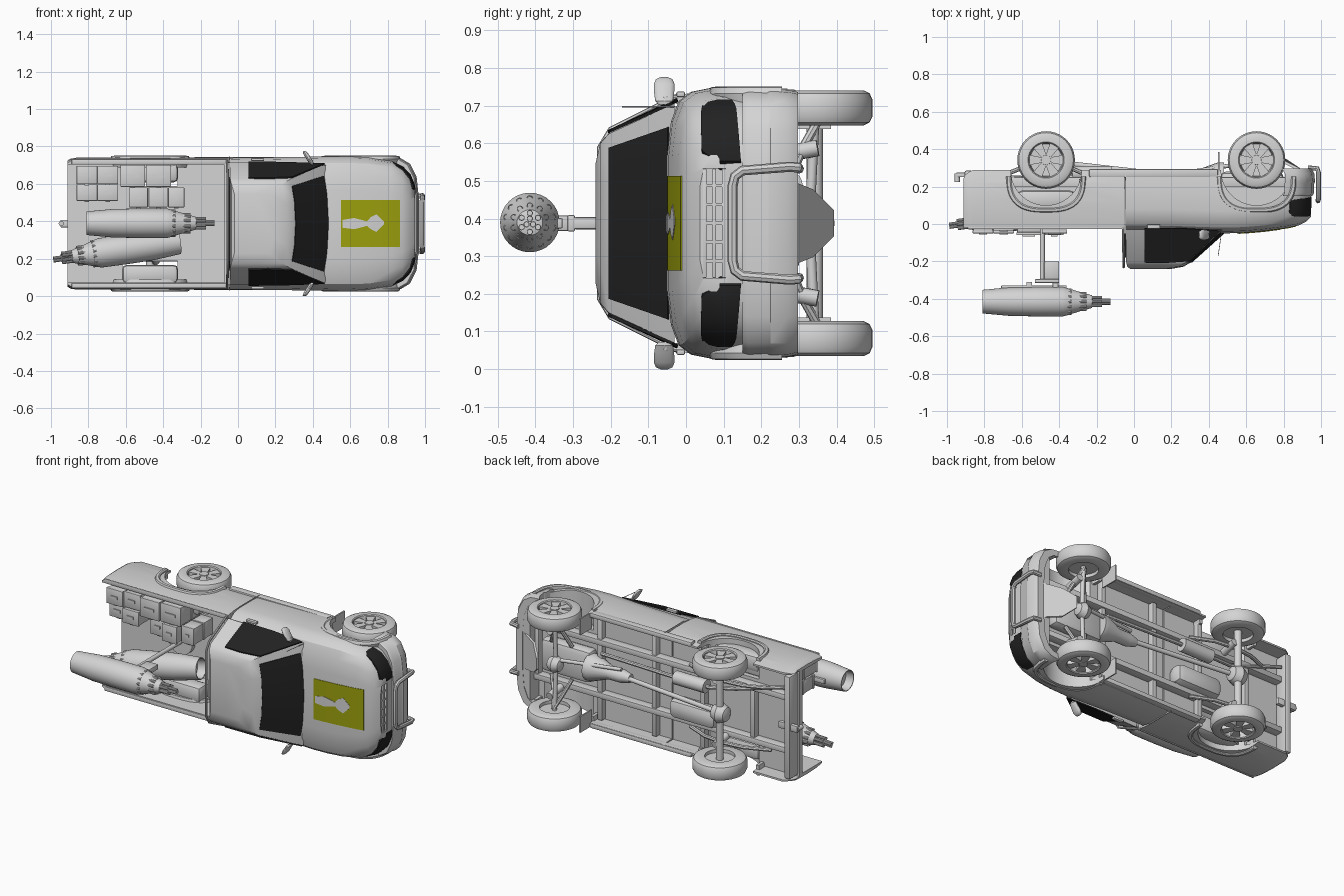
import bpy, bmesh, math
from mathutils import Vector, Matrix

if "Cube" in bpy.data.objects:
    bpy.data.objects.remove(bpy.data.objects["Cube"])

# Built upright (x forward, y left, z up), then tipped onto its side at the end
def material(name, c):
    m = bpy.data.materials.new(name)
    m.diffuse_color = (*c, 1)
    m.use_nodes = True
    m.node_tree.nodes["Principled BSDF"].inputs["Base Color"].default_value = m.diffuse_color
    return m

GREY = material("grey", (0.66, 0.66, 0.66))
DARK = material("dark_glass", (0.016, 0.016, 0.016))
OLIVE = material("olive", (0.34, 0.36, 0.004))

def mesh(name, verts, faces, mat=GREY, bevel=0):
    bm = bmesh.new()
    vs = [bm.verts.new(v) for v in verts]
    for f in faces:
        bm.faces.new([vs[i] for i in f])
    bmesh.ops.remove_doubles(bm, verts=bm.verts, dist=1e-5)
    bmesh.ops.recalc_face_normals(bm, faces=bm.faces)
    if bevel:
        bmesh.ops.bevel(bm, geom=bm.edges[:], offset=bevel, segments=2, affect='EDGES', profile=0.5)
    me = bpy.data.meshes.new(name)
    bm.to_mesh(me)
    bm.free()
    me.materials.append(mat)
    ob = bpy.data.objects.new(name, me)
    bpy.context.collection.objects.link(ob)
    return ob

def loft(name, rings, mat=GREY, caps=True, bevel=0):
    n = len(rings[0])
    faces = [(i*n+j, i*n+(j+1) % n, (i+1)*n+(j+1) % n, (i+1)*n+j)
             for i in range(len(rings)-1) for j in range(n)]
    if caps:
        faces += [tuple(range(n)), tuple(range((len(rings)-1)*n, len(rings)*n))]
    return mesh(name, [p for r in rings for p in r], faces, mat, bevel)

def box(name, x, y, z, bevel=0, mat=GREY):
    ring = lambda h: [(x[0], y[0], h), (x[1], y[0], h), (x[1], y[1], h), (x[0], y[1], h)]
    return loft(name, [ring(z[0]), ring(z[1])], mat, bevel=bevel)

def lathe(name, a, b, profile, n=24):
    # profile of (distance along a->b, radius)
    a, d = Vector(a), (Vector(b)-Vector(a)).normalized()
    q = d.to_track_quat('Z', 'Y')
    rings = [[a + q @ Vector((r*math.cos(t*math.tau/n), r*math.sin(t*math.tau/n), s)) for t in range(n)]
             for s, r in profile]
    return loft(name, rings, caps=profile[0][1] > 0 and profile[-1][1] > 0)

def rod(name, a, b, r, r2=None, n=12):
    return lathe(name, a, b, [(0, r), ((Vector(b)-Vector(a)).length, r if r2 is None else r2)], n)

def tube(name, pts, r):
    cu = bpy.data.curves.new(name, 'CURVE')
    cu.dimensions, cu.bevel_depth, cu.bevel_resolution, cu.use_fill_caps = '3D', r, 2, True
    sp = cu.splines.new('POLY')
    sp.points.add(len(pts)-1)
    for p, c in zip(sp.points, pts):
        p.co = (*c, 1)
    tmp = bpy.data.objects.new(name, cu)
    me = bpy.data.meshes.new_from_object(tmp)
    bpy.data.objects.remove(tmp)
    me.materials.clear()
    me.materials.append(GREY)
    bpy.context.collection.objects.link(bpy.data.objects.new(name, me))

def cut(ob, cutters):
    for c in cutters:
        m = ob.modifiers.new("cut", 'BOOLEAN')
        m.operation, m.object, m.solver = 'DIFFERENCE', c, 'EXACT'
    me = bpy.data.meshes.new_from_object(ob.evaluated_get(bpy.context.evaluated_depsgraph_get()))
    ob.modifiers.clear()
    ob.data = me

def plate(name, pts, off, mat):
    # thin plate lying on a surface
    off = Vector(off)
    return loft(name, [[Vector(p)-off*0.5 for p in pts], [Vector(p)+off for p in pts]], mat)

def lerp(a, b, t):
    return Vector(a).lerp(Vector(b), t)

SIDES = ((1, "left"), (-1, "right"))
WHEELS = ((-0.47, "rear"), (0.655, "front"))

# Lower cab, hood and fenders: stations of x, half width, top height
ST = [(-.045, .352, .04), (.2, .355, .042), (.42, .358, .05), (.5, .36, .052), (.6, .36, .048),
      (.7, .356, .039), (.82, .335, .023), (.88, .305, .01), (.92, .262, -.01), (.945, .195, -.035)]

def hood_z(x):
    for a, b in zip(ST, ST[1:]):
        if a[0] <= x <= b[0]:
            return a[2] + (b[2]-a[2])*(x-a[0])/(b[0]-a[0])

def section(x, w, t):
    half = [(.5*w, t-.002), (.75*w, t-.012), (.9*w, t-.032), (.97*w, t-.065), (w, t-.12), (w, -.22), (.97*w, -.29)]
    return [(x, y, z) for y, z in half] + [(x, -y, z) for y, z in reversed(half)]

body = loft("cab_and_fenders", [section(*s) for s in ST])
bed_half = [(.34, .022), (.349, -.03), (.353, -.12), (.351, -.22), (.336, -.29)]
bed_ring = lambda x, k, lift: [(x, y*k, max(z, -.29+lift)) for y, z in bed_half] + \
    [(x, -y*k, max(z, -.29+lift)) for y, z in reversed(bed_half)]
bed = loft("cargo_bed", [bed_ring(-.912, .955, .04), bed_ring(-.895, .985, .02), bed_ring(-.86, 1, 0), bed_ring(-.052, 1, 0)])
# The bed is open at the tail and hollow underneath
under = box("cut_under", (-1, .86), (-.325, .325), (-.4, -.2))
wells = [rod("cut_well", (x, s*.2, -.29), (x, s*.5, -.29), .19, n=40) for x, _ in WHEELS for s, _ in SIDES]
hollow = box("cut_bed", (-1, -.075), (-.315, .315), (-.17, .1))
grille_cut = box("cut_grille", (.925, 1), (-.145, .145), (-.105, -.045))
cut(body, [under, grille_cut] + wells[2:])
cut(bed, [under, hollow] + wells[:2])
for c in [under, hollow, grille_cut] + wells:
    bpy.data.objects.remove(c)

# Cab upper with sloping windshield
def cab_ring(z, xr, xf, curve, w, wr):
    f = [(xf, 0), (xf-curve*.25, w*.5), (xf-curve, w)]
    h = f + [((xr+xf)/2, (w+wr)/2), (xr, wr)]
    return [(x, y, z) for x, y in h] + [(x, -y, z) for x, y in reversed(h[1:])]
low, high = cab_ring(.03, -.045, .50, .035, .318, .328), cab_ring(.205, -.042, .305, .025, .238, .24)
loft("cab_roof", [low, high, cab_ring(.228, -.036, .265, .03, .212, .215), cab_ring(.24, -.02, .2, .03, .16, .16)])
lo, hi = [[lerp(r[8], r[7], k), Vector(r[8]), Vector(r[0]), Vector(r[1]), lerp(r[1], r[2], k)] for r, k in ((low, .64), (high, .68))]
off = Vector((.003, 0, .003))
loft("windshield", [[lerp(a, b, .09)-off, lerp(a, b, .09)+off, lerp(a, b, .99)+off, lerp(a, b, .99)-off]
     for a, b in zip(lo, hi)], DARK)
for s, side in SIDES:
    w = [(.055, .328, .022), (.26, .325, .022), (.462, .318, .035), (.29, .246, .198), (.16, .241, .207), (.055, .243, .205)]
    plate(side + "_side_window", [(x, s*y, z) for x, y, z in w], (0, s*.005, .002), DARK)
    # rounded mirror swept away from the cab
    loft(side + "_mirror", [[(xc+k*math.cos(t), s*y, .058+h*math.copysign(abs(math.sin(t))**.6, math.sin(t)))
         for t in [math.tau*i/14 for i in range(14)]]
         for y, xc, k, h in ((.316, .397, .007, .016), (.325, .392, .013, .024), (.345, .38, .014, .027), (.37, .365, .014, .028), (.383, .357, .011, .022), (.388, .354, .004, .01))])
    rod(side + "_mirror_arm", (.40, s*.30, .045), (.393, s*.335, .055), .008)
    box(side + "_door_handle", (.07, .14), sorted((s*.335, s*.35)), (.003, .025), .004)
    for x in (-.045, .44):
        box(side + "_door_seam", (x-.002, x+.002), sorted((s*.34, s*.358)), (-.27, -.08))
    box(side + "_sill", (-.24, .45), sorted((s*.325, s*.355)), (-.295, -.25), .008)
    box(side + "_bed_rail", (-.89, -.055), sorted((s*.318, s*.345)), (.018, .028), .004)
    # headlight wraps the front corner, taller at the middle
    plan = [(.83, .326, -.045, -.122), (.855, .314, -.042, -.13), (.88, .302, -.04, -.134), (.92, .26, -.04, -.138), (.944, .2, -.042, -.143), (.947, .162, -.09, -.146)]
    loft(side + "_headlight", [[(x+dx, s*(y+dy), z) for dx, dy, z in
         ((-.02, -.02, zl), (.003, .003, zl), (.003, .003, min(zh, -.085)), (-.003, -.006, zh), (-.02, -.02, zh))]
         for x, y, zh, zl in plan], DARK)
plate("rear_window", [(-.046, -.25, .05), (-.046, .25, .05), (-.046, .2, .18), (-.046, -.2, .18)], (-.005, 0, 0), DARK)
tube("cab_rear_frame", [(-.058, -.335, -.1), (-.058, -.335, .03), (-.055, -.25, .2), (-.055, -.2, .23), (-.055, .2, .23),
     (-.055, .25, .2), (-.058, .335, .03), (-.058, .335, -.1)], .007)
rod("antenna", (.47, .31, .03), (.45, .31, .17), .002, n=6)

# Hood panel with plain bare patch
xs = [.55, .6, .7, .82, .865]
loft("hood_panel", [[(x, y, hood_z(x)+d) for y, d in ((-.125, -.005), (-.125, .001), (.125, .001), (.125, -.005))] for x in xs], OLIVE)
patch = [(.56, .02, -.022), (.62, .03, -.03), (.66, .02, -.02), (.69, .012, -.012), (.71, .035, -.03), (.74, .05, -.045), (.78, .012, -.005)]
loft("bare_patch", [[(x, y, hood_z(x)+d) for y, d in ((a, -.002), (a, .003), (b, .003), (b, -.002))] for x, a, b in patch])

# Grille, bumper and bull bar
for z in (-.105, -.08, -.055):
    box("grille_slat", (.925, .943), (-.145, .145), (z, z+.01), .002)
for i in range(5):
    box("grille_upright", (.925, .941), (-.104+i*.05, -.096+i*.05), (-.105, -.045))
bp = [(.81, .356), (.87, .35), (.92, .32), (.955, .25), (.968, .13)]
outer = bp + [(x, -y) for x, y in reversed(bp)]
def bring(z, k):
    return [(x-k, y*(1-k), z) for x, y in outer] + [(.81+(x-.81)*.72-k, y*.88, z) for x, y in reversed(outer)]
loft("front_bumper", [bring(-.297, .02), bring(-.27, .004), bring(-.225, 0), bring(-.215, .006), bring(-.165, .006), bring(-.15, .015)])
plate("skid_plate", [(.90, -.11, -.28), (.90, .11, -.28), (.80, .09, -.33), (.74, .035, -.385), (.74, -.035, -.385), (.80, -.09, -.33)], (.004, 0, -.008), GREY)
tube("bull_bar", [(.93, .145, -.3), (.98, .148, -.297), (.986, .15, -.275), (.986, .14, -.15), (.985, .125, -.13), (.984, .10, -.124),
     (.984, -.10, -.124), (.985, -.125, -.13), (.986, -.14, -.15), (.986, -.15, -.275), (.98, -.148, -.297), (.93, -.145, -.3)], .0135)

# Wheels, squared arch flares and brakes
tyre = [(0, .085), (0, .13), (.008, .146), (.025, .154), (.068, .154), (.085, .146), (.093, .13), (.093, .097),
        (.088, .092), (.05, .086), (.045, 0)]
def arch(x, k, t):
    c, d = math.cos(t), max(0, math.sin(t))
    return x+.214*k*math.copysign(abs(c)**.72, c), -.255+.195*k*d**.72
for x, end in WHEELS:
    for s, side in SIDES:
        nm = f"{end}_{side}_"
        a, b = (x, s*.26, -.342), (x, s*.4, -.342)
        lathe(nm + "wheel", a, b, [(.02, 0), (.02, .085)] + tyre, 40)
        rod(nm + "hub", (x, s*.30, -.342), (x, s*.348, -.342), .032, .026, 16)
        for k in range(6):
            c, d = math.cos(k*math.pi/3), math.sin(k*math.pi/3)
            pts = [(x+r*c-e*d, -.342+r*d+e*c) for r, e in ((.015, .013), (.09, .027), (.09, -.027), (.015, -.013))]
            loft(nm + "spoke", [[(p, s*h, q) for p, q in pts] for h in (.305, .343)])
        rings = []
        for i in range(25):
            prof = [arch(x, k, math.pi*i/24) + (y,) for k, y in ((.87, .30), (.87, .358), (.9, .363), (.97, .361), (1, .345), (.95, .30))]
            rings.append([(p, s*y, q) for p, q, y in prof])
        loft(nm + "flare", rings)
        if end == "front":
            box(nm + "mud_flap", (x-.205, x-.197), sorted((s*.25, s*.35)), (-.385, -.27))
        rod(nm + "shock", (x+.03, s*.2, -.35), (x+.02, s*.17, -.19), .022, n=14)
for s, side in SIDES:
    box(side + "_wheel_box", (-.62, -.32), sorted((s*.22, s*.32)), (-.18, -.08), .025)
    # Front suspension arms and rear leaf springs
    for dx in (-.07, .07):
        tube(side + "_front_arm", [(.655+dx, s*.1, -.27), (.655+dx*.4, s*.2, -.31), (.655, s*.27, -.35)], .012)
    rod(side + "_half_shaft", (.655, s*.04, -.33), (.655, s*.28, -.342), .013)
    tube(side + "_leaf_spring", [(-.75, s*.19, -.24), (-.6, s*.19, -.3), (-.47, s*.19, -.315), (-.34, s*.19, -.3), (-.2, s*.19, -.24)], .012)
    box(side + "_chassis_rail", (-.88, .88), sorted((s*.145, s*.18)), (-.25, -.19), .004)

# Underside: crossmembers, driveline, exhaust, tank, hitch
for x in (-.62, -.28, .05, .42, .85):
    box("crossmember", (x-.015, x+.015), (-.32, .32) if -.3 < x < .5 else (-.18, .18), (-.24, -.2), .004)
rod("rear_axle", (-.47, -.28, -.342), (-.47, .28, -.342), .022, n=16)
for x, r in ((-.47, .06), (.655, .05)):
    lathe("differential", (x-r, 0, -.335), (x+r, 0, -.335), [(0, 0), (r*.3, r*.7), (r, r), (r*1.7, r*.7), (r*2, 0)], 20)
rod("rear_driveshaft", (-.42, 0, -.33), (.2, 0, -.26), .014)
rod("front_driveshaft", (.25, .05, -.27), (.62, .03, -.33), .011)
lathe("gearbox", (.2, 0, -.25), (.5, 0, -.25), [(0, .025), (.06, .04), (.14, .04), (.25, .08), (.28, .08)], 20)
box("engine_sump", (.46, .8), (-.1, .1), (-.28, -.19), .03)
box("fuel_tank", (-.4, -.08), (-.15, -.03), (-.3, -.19), .04)
rod("muffler", (-.33, .1, -.27), (-.12, .1, -.27), .04, n=20)
tube("exhaust_pipe", [(.4, .1, -.25), (-.1, .1, -.27), (-.35, .1, -.27), (-.5, .12, -.24), (-.85, .23, -.26)], .012)
box("rear_step_bar", (-.905, -.865), (-.315, .315), (-.285, -.2), .008)
box("hitch_bar", (-.95, -.82), (-.02, .02), (-.275, -.25), .004)
rod("hitch_ball", (-.945, 0, -.27), (-.945, 0, -.225), .014)

# Ammunition boxes stacked in the bed
stacks = [(-.86, -.755, .215, .305, .05), (-.75, -.645, .215, .305, .035), (-.86, -.755, .125, .207, .02), (-.75, -.645, .125, .207, .05),
          (-.625, -.5, .2, .31, .06), (-.49, -.36, .2, .31, .05), (-.58, -.485, .09, .19, .02), (-.475, -.38, .09, .19, .06), (-.37, -.29, .09, .19, .02)]
for x0, x1, y0, y1, top in stacks:
    h = (top-.17)/2
    for z0, z1 in ((-.17, h-.003), (h, top)):
        box("cargo_box", (x0, x1), (y0, y1), (z0, z1-.014), .003)
        box("box_lid", (x0-.003, x1+.003), (y0-.003, y1+.003), (z1-.016, z1), .003)
        box("box_latch", ((x0+x1)/2-.012, (x0+x1)/2+.012), (y0-.01, y0), (z1-.04, z1-.01))
    box("box_handle", (x0+.03, x1-.03), ((y0+y1)/2-.008, (y0+y1)/2+.008), (top, top+.006))

# Launcher pods: body of revolution with clustered open tubes
def pod(name, a, b):
    a, b = Vector(a), Vector(b)
    d = (b-a).normalized()
    q = d.to_track_quat('Z', 'Y')
    lathe(name + "_shell", a, b, [(.05, 0), (.05, .054), (0, .058), (0, .063), (.14, .076), (.28, .079), (.43, .079),
          (.45, .074), (.52, .052), (.585, .034), (.595, 0)], 32)
    for n, r, s0, s1 in ((14, .064, .43, .475), (10, .045, .49, .555), (6, .025, .55, .64), (3, .01, .58, .685)):
        for k in range(n):
            o = a + q @ Vector((r*math.cos(k*math.tau/n), r*math.sin(k*math.tau/n), s0))
            L = s1-s0
            lathe(name + "_tube", o, o+d, [(0, .0085), (L, .0085), (L, .006), (L*.5, .006), (L*.5, 0)], 10)
pod("raised_pod", (-.81, .002, .415), (-.13, .002, .415))
pod("stowed_pod", (-.315, -.10, -.09), (-.99, -.19, .01))

# Swivel mount
rod("mount_base", (-.49, 0, -.17), (-.49, 0, -.14), .08, n=24)
rod("mount_post", (-.49, 0, -.15), (-.49, 0, .3), .013)
box("mount_motor", (-.48, -.4), (-.016, .016), (.2, .3), .006)
box("mount_yoke", (-.53, -.4), (-.022, .022), (.295, .315), .004)
box("pod_cradle", (-.71, -.36), (-.014, .014), (.328, .345), .004)
for x in (-.56, -.42):
    box("cradle_lug", (x-.015, x+.015), (-.02, .02), (.31, .35), .004)

# Smooth shading, then tip onto the side
tip = Matrix.Translation((0, 0, .3875)) @ Matrix.Rotation(math.pi/2, 4, 'X')
for ob in bpy.context.scene.objects:
    ob.data.transform(tip)
    ob.select_set(True)
    bpy.context.view_layer.objects.active = ob
bpy.ops.object.shade_smooth_by_angle(angle=math.radians(32))
